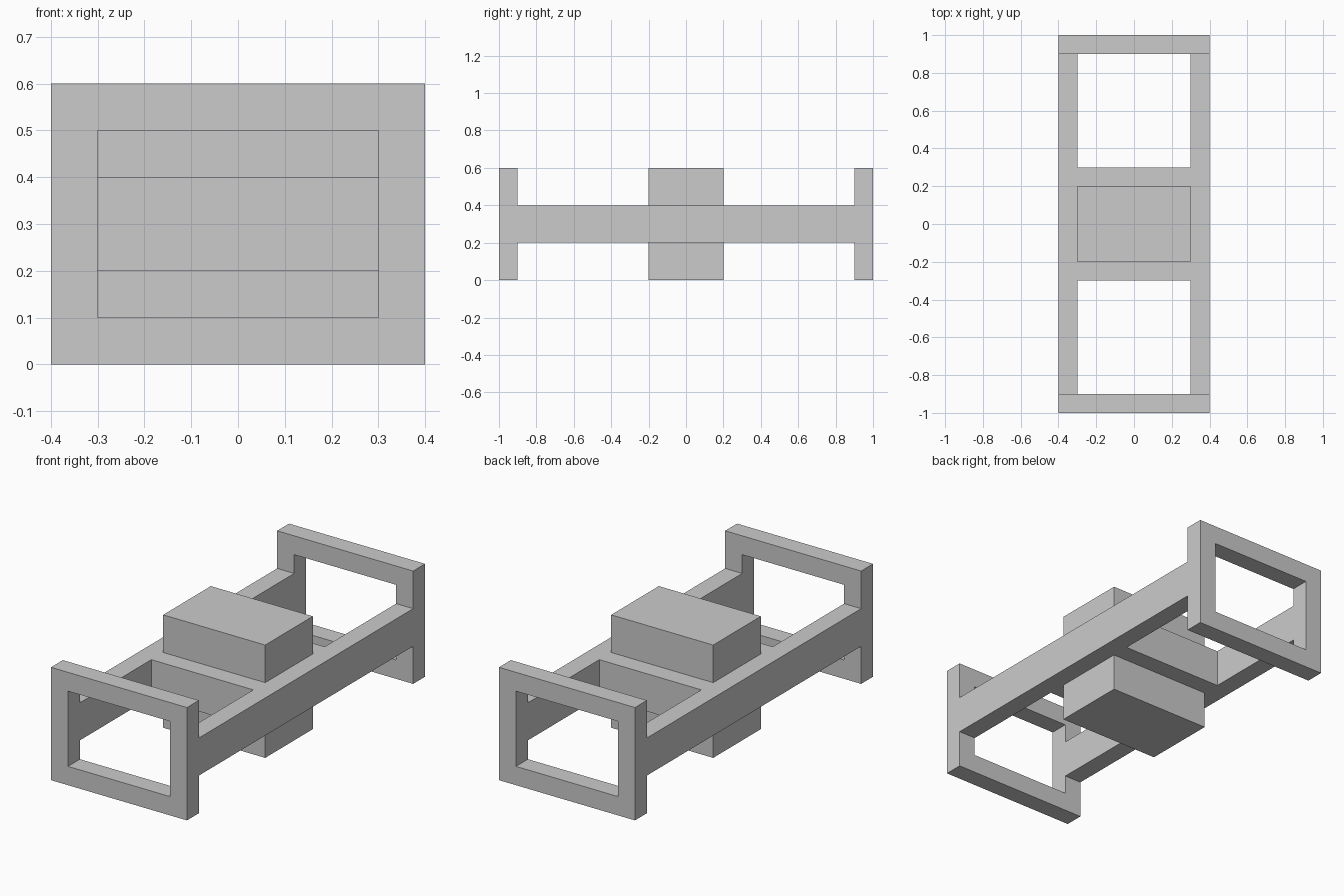
import bpy, bmesh

if "Cube" in bpy.data.objects:
    bpy.data.objects.remove(bpy.data.objects["Cube"])


def rect(a, b):
    return [(-a, -b), (a, -b), (a, b), (-a, b)]


def prism(name, place, lo, hi, outer, inner=None):
    """Extrude an outline, with an optional matching hole, from lo to hi."""
    bm = bmesh.new()
    n = len(outer)
    loops = [[[bm.verts.new(place(u, v, w)) for u, v in loop] for w in (lo, hi)]
             for loop in ([outer, inner] if inner else [outer])]
    for low, high in loops:
        for i in range(n):
            j = (i + 1) % n
            bm.faces.new((low[i], low[j], high[j], high[i]))
    for k in (0, 1):
        if inner:
            o, h = loops[0][k], loops[1][k]
            for i in range(n):
                j = (i + 1) % n
                bm.faces.new((o[i], o[j], h[j], h[i]))
        else:
            bm.faces.new(loops[0][k])
    bmesh.ops.recalc_face_normals(bm, faces=bm.faces)
    mesh = bpy.data.meshes.new(name)
    bm.to_mesh(mesh)
    bm.free()
    obj = bpy.data.objects.new(name, mesh)
    bpy.context.collection.objects.link(obj)
    return obj


def upright(u, v, w):
    return (u, w, v + 0.3)


def flat(u, v, w):
    return (u, v, w)


# Side rails joined by the central slab, as one H-shaped deck
right = [(0.3, -0.3), (0.3, -0.9), (0.4, -0.9), (0.4, 0.9), (0.3, 0.9), (0.3, 0.3)]
left = [(-x, -y) for x, y in right]
prism("rail_deck", flat, 0.2, 0.4, right + left)

# Rectangular open frames at both ends
for name, lo, hi in (("front_end_frame", -1.0, -0.9), ("back_end_frame", 0.9, 1.0)):
    prism(name, upright, lo, hi, rect(0.4, 0.3), rect(0.3, 0.2))

# Central blocks above and below the slab
for name, lo, hi in (("lower_block", 0.0, 0.2), ("upper_block", 0.4, 0.6)):
    prism(name, flat, lo, hi, rect(0.3, 0.2))
